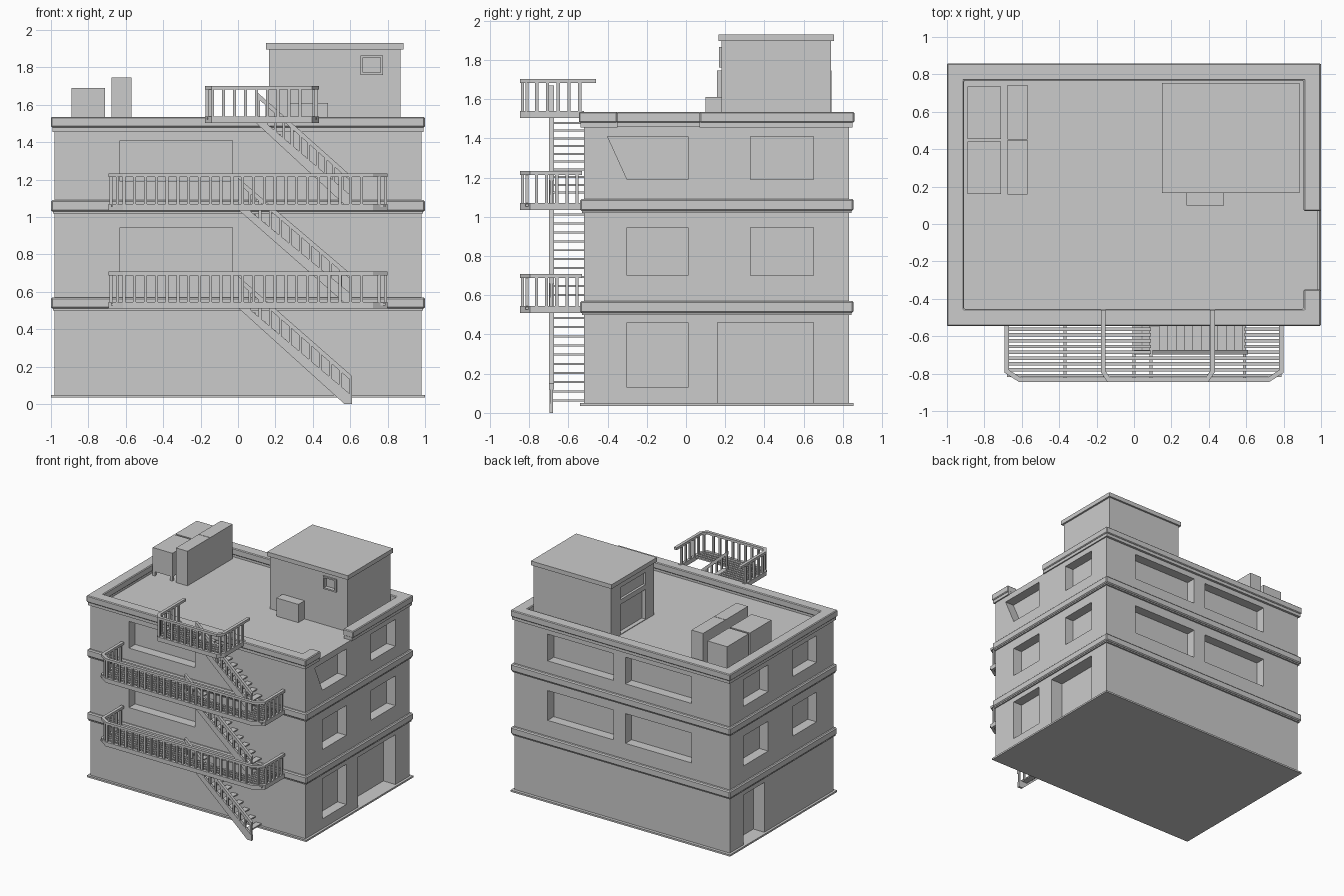
import bpy, bmesh
from mathutils import Vector

if "Cube" in bpy.data.objects:
    bpy.data.objects.remove(bpy.data.objects["Cube"])


def box(bm, x0, x1, y0, y1, z0, z1):
    v = [bm.verts.new((x, y, z)) for z in (z0, z1) for x, y in ((x0, y0), (x1, y0), (x1, y1), (x0, y1))]
    for f in ((3, 2, 1, 0), (4, 5, 6, 7), (0, 1, 5, 4), (1, 2, 6, 5), (2, 3, 7, 6), (3, 0, 4, 7)):
        bm.faces.new([v[i] for i in f])


def prism(bm, pts, offset):
    """Solid from a planar polygon pushed along an offset vector."""
    a = [bm.verts.new(p) for p in pts]
    b = [bm.verts.new(Vector(p) + Vector(offset)) for p in pts]
    bm.faces.new(a)
    bm.faces.new(b[::-1])
    for i in range(len(a)):
        j = (i + 1) % len(a)
        bm.faces.new((a[i], b[i], b[j], a[j]))


def sweep(bm, path, w, z0, z1):
    """Mitred rectangular bar following a flat path."""
    P = [Vector(p) for p in path]
    rings = []
    for i, p in enumerate(P):
        d1 = (p - P[i - 1]).normalized() if i else (P[1] - p).normalized()
        d2 = (P[i + 1] - p).normalized() if i < len(P) - 1 else d1
        n1, n2 = Vector((-d1.y, d1.x)), Vector((-d2.y, d2.x))
        m = (n1 + n2) / (1 + n1.dot(n2)) * w / 2
        rings.append([bm.verts.new((q.x, q.y, z)) for q, z in
                      ((p - m, z0), (p + m, z0), (p + m, z1), (p - m, z1))])
    for a, b in zip(rings, rings[1:]):
        for k in range(4):
            bm.faces.new((a[k], a[(k + 1) % 4], b[(k + 1) % 4], b[k]))
    bm.faces.new(rings[0])
    bm.faces.new(rings[-1][::-1])


def finish(name, bm, bevel=0):
    bmesh.ops.recalc_face_normals(bm, faces=bm.faces[:])
    me = bpy.data.meshes.new(name)
    bm.to_mesh(me)
    bm.free()
    ob = bpy.data.objects.new(name, me)
    bpy.context.collection.objects.link(ob)
    if bevel:
        m = ob.modifiers.new("bevel", 'BEVEL')
        m.width, m.segments = bevel, 1
    return ob


def boxes(name, *dims, bevel=0):
    bm = bmesh.new()
    for d in dims:
        box(bm, *d)
    return finish(name, bm, bevel)


def cut(ob, cutter):
    m = ob.modifiers.new("openings", 'BOOLEAN')
    m.operation, m.solver, m.object = 'DIFFERENCE', 'EXACT', cutter
    bpy.context.view_layer.objects.active = ob
    bpy.ops.object.modifier_apply(modifier=m.name)
    bpy.data.objects.remove(cutter)


# Main walls with recessed windows and doors
walls = boxes("walls", (-0.98, 0.98, -0.52, 0.83, 0.04, 1.46))
bm = bmesh.new()
D = 0.08
for z0, z1 in ((0.70, 0.945), (1.19, 1.41)):
    for x0, x1 in ((-0.63, -0.03), (0.08, 0.68)):
        box(bm, x0, x1, 0.83 - D, 0.9, z0, z1)
    box(bm, -0.63, -0.03, -0.6, -0.52 + D, z0, z1)
    for y0, y1 in ((-0.3, 0.01), (0.33, 0.65)):
        box(bm, -1.1, -0.98 + D, y0, y1, z0, z1)
        if (y0, z0) != (-0.3, 1.19):
            box(bm, 0.98 - D, 1.1, y0, y1, z0, z1)
x = 0.98 - D
prism(bm, [(x, -0.4, 1.41), (x, 0.01, 1.41), (x, 0.01, 1.19), (x, -0.3, 1.19)], (0.2, 0, 0))
box(bm, 0.98 - D, 1.1, -0.3, 0.01, 0.13, 0.46)
box(bm, 0.87, 1.1, 0.16, 0.65, 0.05, 0.46)
box(bm, -1.1, -0.88, 0.38, 0.65, 0.05, 0.46)
cut(walls, finish("opening_cutter", bm))

# Plinth and floor bands
boxes("plinth", (-1, 1, -0.54, 0.855, 0.036, 0.05))
for i, z in enumerate((0.5, 1.02)):
    boxes(f"floor_band_{i+1}", (-1, 1, -0.54, 0.855, z + 0.01, z + 0.07), bevel=0.008)
    boxes(f"floor_band_lip_{i+1}", (-0.99, 0.99, -0.53, 0.843, z, z + 0.02))

# Roof parapet, open on part of the right side
bm = bmesh.new()
path = [(0.953, -0.35), (0.953, -0.5), (-0.955, -0.5), (-0.955, 0.812), (0.953, 0.812), (0.953, 0.07)]
sweep(bm, path, 0.092, 1.48, 1.535)
finish("parapet", bm, bevel=0.006)
bm = bmesh.new()
sweep(bm, path, 0.075, 1.455, 1.485)
finish("parapet_lip", bm)

# Roof house with door recess, vent frame and cap
house = boxes("roof_house", (0.165, 0.87, 0.18, 0.74, 1.45, 1.9))
cut(house, boxes("house_cutter", (0.1, 0.2, 0.29, 0.62, 1.465, 1.71),
                 (0.1, 0.185, 0.29, 0.62, 1.75, 1.85), (0.667, 0.763, 0.1, 0.2, 1.772, 1.853)))
boxes("roof_house_cap", (0.15, 0.885, 0.165, 0.755, 1.895, 1.93))
boxes("vent_frame", (0.655, 0.775, 0.168, 0.182, 1.76, 1.772), (0.655, 0.775, 0.168, 0.182, 1.853, 1.865),
      (0.655, 0.667, 0.168, 0.182, 1.772, 1.853), (0.763, 0.775, 0.168, 0.182, 1.772, 1.853))
boxes("roof_box", (0.28, 0.48, 0.1, 0.18, 1.455, 1.61))

# Rooftop cooling units on feet
for i, (y0, y1) in enumerate(((0.16, 0.44), (0.455, 0.735))):
    boxes(f"low_unit_{i+1}", (-0.89, -0.71, y0, y1, 1.495, 1.69))
    boxes(f"low_unit_feet_{i+1}", *[(fx, fx + 0.02, fy, fy + 0.02, 1.455, 1.5)
                                    for fx in (-0.89, -0.73) for fy in (y0, y1 - 0.02)])
    boxes(f"tall_unit_{i+1}", (-0.675, -0.57, y0 - 0.003, y1 + 0.008, 1.455, 1.745))


# Fire escape landings: frame, slats, cross bars, railing
def landing(name, xa, xb, cham, z, hole, rail_end):
    yf, h = -0.833, 0.035
    front = [(xa, yf + 0.045), (xa + cham, yf), (xb - cham, yf), (xb, yf + 0.045)]
    bm = bmesh.new()
    sweep(bm, [(xa, -0.52)] + front + [(xb, -0.52)], 0.025, z, z + h)
    for i in range(9):
        y = -0.81 + i * 0.031
        spans = [(xa, xb)] if y < -0.7 else [(xa, hole[0]), (hole[1], xb)]
        for s0, s1 in spans:
            if s1 - s0 > 0.02:
                box(bm, s0, s1, y - 0.009, y + 0.009, z + 0.018, z + 0.03)
    for x in (-0.37, hole[0], hole[1]):
        if xa < x < xb:
            box(bm, x - 0.008, x + 0.008, yf, -0.52, z + 0.004, z + 0.019)
    finish(name + "_deck", bm)

    bm = bmesh.new()
    path = [(xa, rail_end)] + front + [(xb, rail_end)]
    sweep(bm, path, 0.025, z + 0.178, z + 0.198)
    for a, b in zip(path, path[1:]):
        a, b = Vector(a), Vector(b)
        n = max(1, round((b - a).length / 0.057))
        for k in range(n):
            p = a.lerp(b, (k + (0.5 if n < 8 else 0)) / n)
            if p.y < -0.52:
                box(bm, p.x - 0.008, p.x + 0.008, p.y - 0.008, p.y + 0.008, z + 0.03, z + 0.18)
    finish(name + "_railing", bm)


landing("lower_landing", -0.68, 0.788, 0.07, 0.51, (0.0, 0.59), -0.53)
landing("middle_landing", -0.68, 0.788, 0.07, 1.035, (0.0, 0.59), -0.53)
landing("roof_landing", -0.165, 0.42, 0.03, 1.503, (0.09, 0.42), -0.46)


# Stair flights: outer stringer, treads, handrail and balusters
def flight(name, xb, zb, xt, zt):
    slope = (zt - zb) / (xt - xb)
    bm = bmesh.new()
    t = 0.045
    prism(bm, [(xb - 0.02, -0.695, zb), (xb + 0.02, -0.695, zb), (xb + 0.02, -0.695, zb + t),
               (xt, -0.695, zt + t), (xt, -0.695, zt)], (0, 0.018, 0))
    n = 11
    for i in range(n):
        f = (i + 0.7) / n
        x, z = xb + (xt - xb) * f, zb + (zt - zb) * f + 0.03
        box(bm, x - 0.024, x + 0.024, -0.68, -0.52, z - 0.005, z + 0.005)
    finish(name + "_steps", bm)
    bm = bmesh.new()
    r = 0.14
    x1, z1 = xb + 0.02, zb + r - 0.02
    prism(bm, [(x1, -0.698, z1), (x1, -0.698, z1 + 0.03), (xt, -0.698, zt + r + 0.03), (xt, -0.698, zt + r)],
          (0, 0.024, 0))
    for i in range(12):
        x = xb + 0.012 + (xt + 0.01 - xb - 0.012) * i / 11
        z = zb + (x - xb) * slope
        box(bm, x - 0.007, x + 0.007, -0.693, -0.679, max(z + 0.02, zb), z + r + 0.01)
    finish(name + "_handrail", bm)


flight("lower_stair", 0.59, 0.0, 0.0, 0.515)
flight("middle_stair", 0.59, 0.54, 0.0, 1.04)
flight("upper_stair", 0.59, 1.065, 0.1, 1.5)
